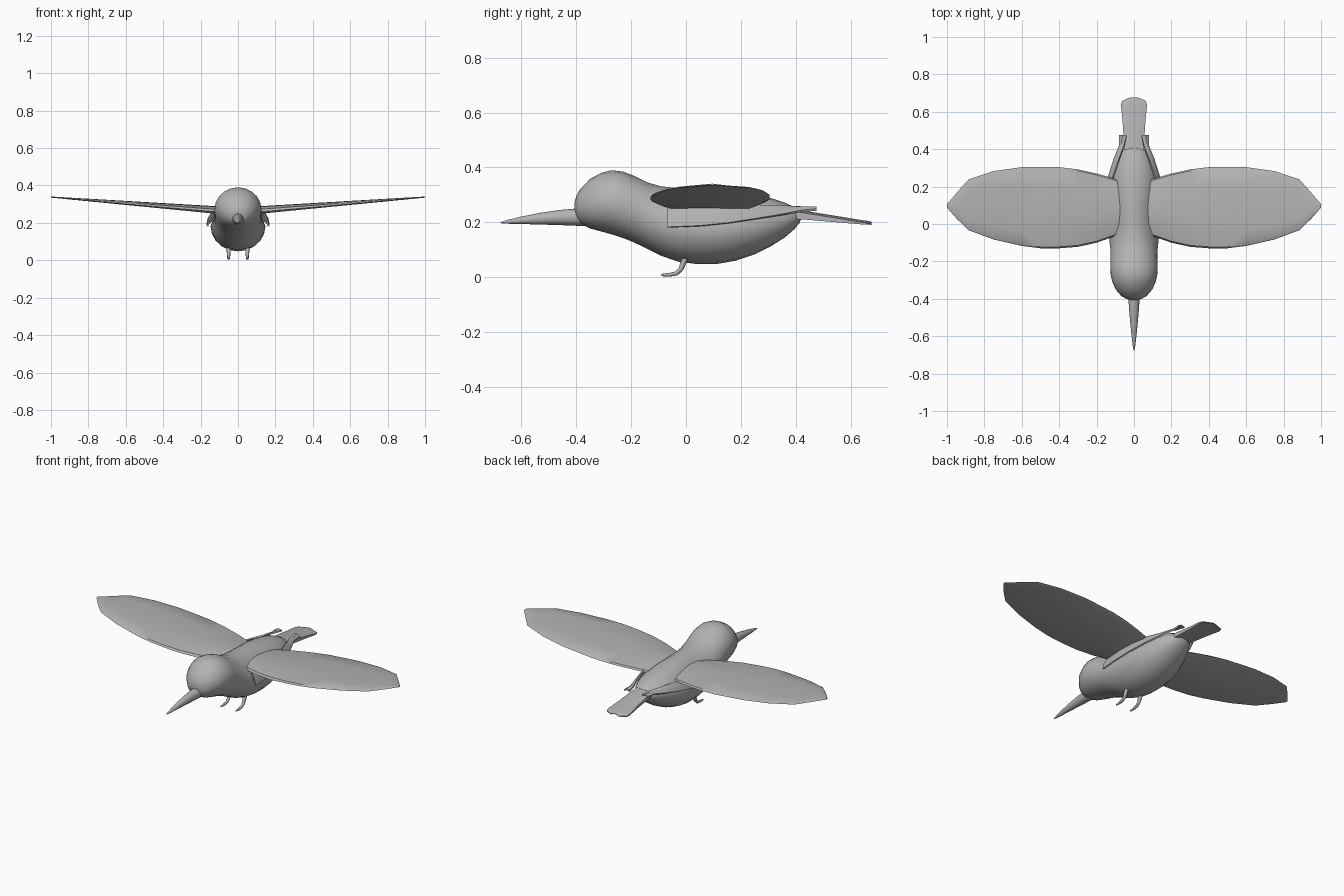
import bpy, bmesh, math
from mathutils import Vector

if "Cube" in bpy.data.objects:
    bpy.data.objects.remove(bpy.data.objects["Cube"])

grey = bpy.data.materials.new("plumage grey")
grey.diffuse_color = (0.45, 0.45, 0.45, 1)
grey.use_nodes = True
grey.node_tree.nodes["Principled BSDF"].inputs["Base Color"].default_value = grey.diffuse_color


def loft(name, rings, angle=40, subdiv=0, closed=True):
    """Skin a list of equal-length point rings and cap both ends."""
    bm = bmesh.new()
    vs = [[bm.verts.new(p) for p in r] for r in rings]
    n = len(rings[0])
    for a, b in zip(vs, vs[1:]):
        for i in range(n if closed else n - 1):
            j = (i + 1) % n
            bm.faces.new((a[i], a[j], b[j], b[i]))
    bm.faces.new(vs[0])
    bm.faces.new(vs[-1])
    bmesh.ops.remove_doubles(bm, verts=bm.verts, dist=1e-5)
    bmesh.ops.recalc_face_normals(bm, faces=bm.faces)
    me = bpy.data.meshes.new(name)
    bm.to_mesh(me)
    bm.free()
    me.materials.append(grey)
    ob = bpy.data.objects.new(name, me)
    bpy.context.collection.objects.link(ob)
    bpy.context.view_layer.objects.active = ob
    ob.select_set(True)
    bpy.ops.object.shade_smooth_by_angle(angle=math.radians(angle))
    ob.select_set(False)
    return ob


def mirror(ob):
    m = ob.modifiers.new("Mirror", 'MIRROR')
    m.use_axis = (True, False, False)
    return ob


def oval(y, z0, z1, w, k=0, n=20):
    """Upright oval section; k narrows the upper half."""
    c, h = (z0 + z1) / 2, (z1 - z0) / 2
    pts = []
    for i in range(n):
        t = math.tau * i / n
        s = math.sin(t)
        pts.append((w * math.cos(t) * (1 - k * max(s, 0)), y, c + h * s))
    return pts


# body: y, bottom z, top z, half width, narrowing of the back
body = [(-.407, .245, .27, .012, 0), (-.40, .215, .295, .042, 0),
        (-.385, .195, .322, .068, 0), (-.35, .178, .358, .098, 0),
        (-.31, .167, .38, .116, 0), (-.27, .156, .39, .125, 0),
        (-.23, .143, .385, .127, 0), (-.19, .127, .37, .126, 0),
        (-.14, .103, .345, .126, .04), (-.09, .078, .331, .131, .14),
        (-.03, .057, .325, .140, .26), (.04, .048, .324, .146, .32),
        (.11, .048, .32, .147, .3), (.18, .06, .313, .142, .2),
        (.25, .083, .301, .128, .1), (.31, .113, .288, .108, 0),
        (.36, .145, .272, .085, 0), (.395, .175, .255, .063, 0),
        (.413, .197, .24, .04, 0), (.42, .212, .226, .012, 0)]
loft("body", [oval(*b) for b in body], 60)

# beak
beak = [(-.675, .197, .201, .002), (-.65, .195, .209, .007), (-.6, .194, .221, .013),
        (-.53, .192, .235, .02), (-.46, .19, .245, .026), (-.36, .186, .254, .033)]
loft("beak", [oval(*b, n=12) for b in beak], 60)

# wings: x, front y, rear y
wing = [(.05, -.05, .225), (.13, -.075, .25), (.2, -.1, .27), (.3, -.122, .292),
        (.4, -.13, .304), (.5, -.13, .305), (.6, -.117, .304), (.75, -.083, .283),
        (.885, -.033, .238), (.95, .03, .165), (1.0, .088, .106)]
rings = []
for x, f, r in wing:
    u = (x - .13) / .87
    lo, hi = .25 + .085 * u, .29 + .051 * u
    c, mid = r - f, lo + (hi - lo) * .25
    e = min(.02, c * .2)
    rings.append([(x, f, mid), (x, f + e * .4, mid + (hi - mid) * .45),
                  (x, f + c * .2, mid + (hi - mid) * .9), (x, f + c * .45, hi),
                  (x, f + c * .75, mid + (hi - mid) * .75),
                  (x, r - e * .4, mid + (hi - mid) * .3), (x, r, mid),
                  (x, r - e, lo), (x, f + e, lo)])
mirror(loft("wing", rings, 35))

# folded flank feathers: y, upper (x, z), lower (x, z)
flank = [(-.068, .135, .25, .162, .182), (.05, .14, .256, .166, .187),
         (.15, .132, .262, .158, .197), (.25, .112, .263, .137, .212),
         (.35, .078, .259, .106, .228), (.42, .052, .255, .078, .241),
         (.475, .04, .25, .08, .246)]
rings = []
for y, ux, uz, lx, lz in flank:
    a, b = Vector((ux, y, uz)), Vector((lx, y, lz))
    d = (b - a).normalized()
    out = Vector((-d.z, 0, d.x)) * .004
    m = (a + b) / 2 + out * 1.5
    rings.append([a - out, a + out, m + out, b + out, b - out, m - out])
mirror(loft("flank_feather", rings, 35))

# tail: y, half width, upper z, thickness
tail = [(.36, .05, .252, .03), (.45, .055, .239, .022), (.55, .061, .223, .015),
        (.635, .07, .209, .008), (.658, .064, .206, .006), (.675, .025, .203, .004)]
rings = []
for y, w, z, t in tail:
    xs = [-1, -.6, 0, .6, 1]
    top = [(w * s, y, z - .008 * s * s) for s in xs]
    rings.append(top + [(x, y, q - t) for x, y, q in reversed(top)])
loft("tail", rings, 35)

# legs with forward feet: y, z, radius, bend angle of the section
leg = [(.0, .075, .012, 0), (-.01, .052, .011, .15), (-.018, .03, .009, .5),
       (-.035, .014, .008, 1.0), (-.06, .009, .007, 1.5), (-.09, .008, .004, 1.5)]
rings = []
for y, z, r, a in leg:
    ring = []
    for i in range(8):
        t = math.tau * i / 8
        s = r * math.sin(t)
        ring.append((.05 + r * math.cos(t), y + s * math.cos(a),
                     max(0, z - s * math.sin(a))))
    rings.append(ring)
legs = mirror(loft("leg", rings, 60))
